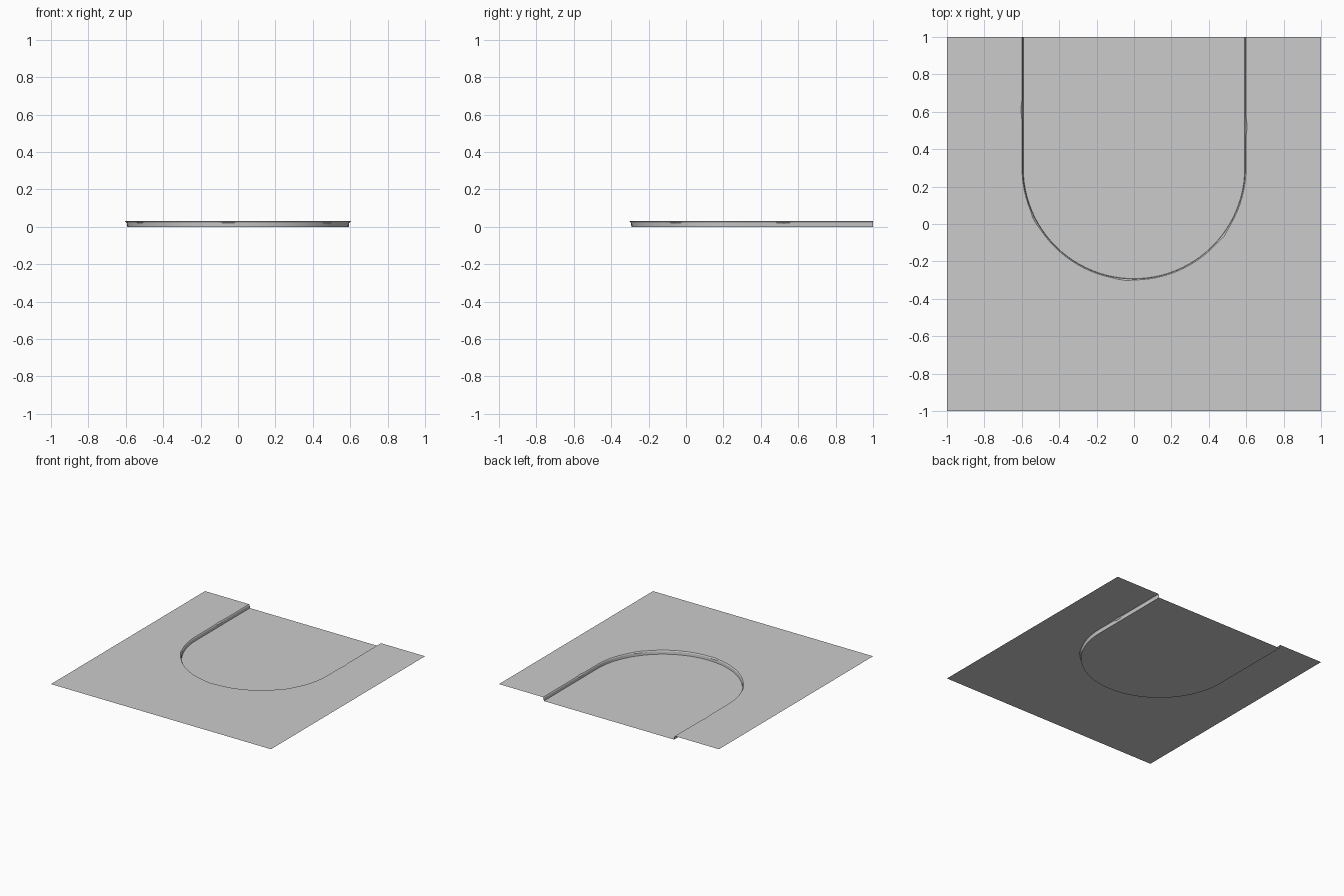
import bpy, bmesh, math

cube = bpy.data.objects.get("Cube")
if cube:
    bpy.data.objects.remove(cube)

HALF, BEND_Y, TOP = 1.0, 0.3, 0.03
R_FOOT, R_FACE, R_BACK = 0.592, 0.594, 0.607
FACE_Z = 0.023

grey = bpy.data.materials.new("plain_grey")
grey.use_nodes = True
colour = (0.6, 0.6, 0.6, 1)
grey.diffuse_color = colour
grey.node_tree.nodes["Principled BSDF"].inputs["Base Color"].default_value = colour


def make_object(name, rows, strip=False):
    """One flat face from a row of points, or a strip of quads between rows."""
    bm = bmesh.new()
    rings = [[bm.verts.new(p) for p in row] for row in rows]
    if strip:
        for a, b in zip(rings, rings[1:]):
            for i in range(len(a) - 1):
                bm.faces.new((a[i], a[i + 1], b[i + 1], b[i]))
    else:
        face = bm.faces.new(rings[0])
        face.normal_update()
        if face.normal.z < 0:
            face.normal_flip()
    mesh = bpy.data.meshes.new(name)
    bm.to_mesh(mesh)
    bm.free()
    obj = bpy.data.objects.new(name, mesh)
    bpy.context.collection.objects.link(obj)
    mesh.materials.append(grey)
    return obj


# U-shaped path: each station is a bend centre offset and an outward direction
STEPS, ARM = 48, 28
arm_ys = [HALF - (HALF - BEND_Y) * i / ARM for i in range(ARM)]
stations = [(y, -1, 0) for y in arm_ys]
for i in range(STEPS + 1):
    a = math.pi + math.pi * i / STEPS
    stations.append((BEND_Y, math.cos(a), math.sin(a)))
stations += [(y, 1, 0) for y in reversed(arm_ys)]

# Small worn chips along the kerb edge
CHIPS = [(-0.6, 0.61), (-0.53, 0.02), (-0.05, -0.3), (0.48, -0.06), (0.6, 0.52)]


def wear(x, y):
    near = min(math.hypot(x - cx, y - cy) for cx, cy in CHIPS)
    return max(0.0, 1 - near / 0.05)


def ring(radius, z, out=0.0, drop=0.0):
    points = []
    for cy, dx, dy in stations:
        w = wear(dx * radius, cy + dy * radius)
        r = radius + out * w
        points.append((dx * r, cy + dy * r, z - drop * w))
    return points


foot = ring(R_FOOT, 0)
face = ring(R_FACE, FACE_Z, drop=0.005)
lip = ring(R_FACE + 0.005, TOP, out=0.007)
back = ring(R_BACK, TOP)

# Sunken road, kerb and surrounding pavement
make_object("road", [foot])
kerb = make_object("kerb", [foot, face, lip, back], strip=True)
corners = [(HALF, HALF, TOP), (HALF, -HALF, TOP), (-HALF, -HALF, TOP), (-HALF, HALF, TOP)]
make_object("pavement", [back + corners])

bpy.ops.object.select_all(action='DESELECT')
kerb.select_set(True)
bpy.context.view_layer.objects.active = kerb
bpy.ops.object.shade_smooth_by_angle(angle=math.radians(30))
